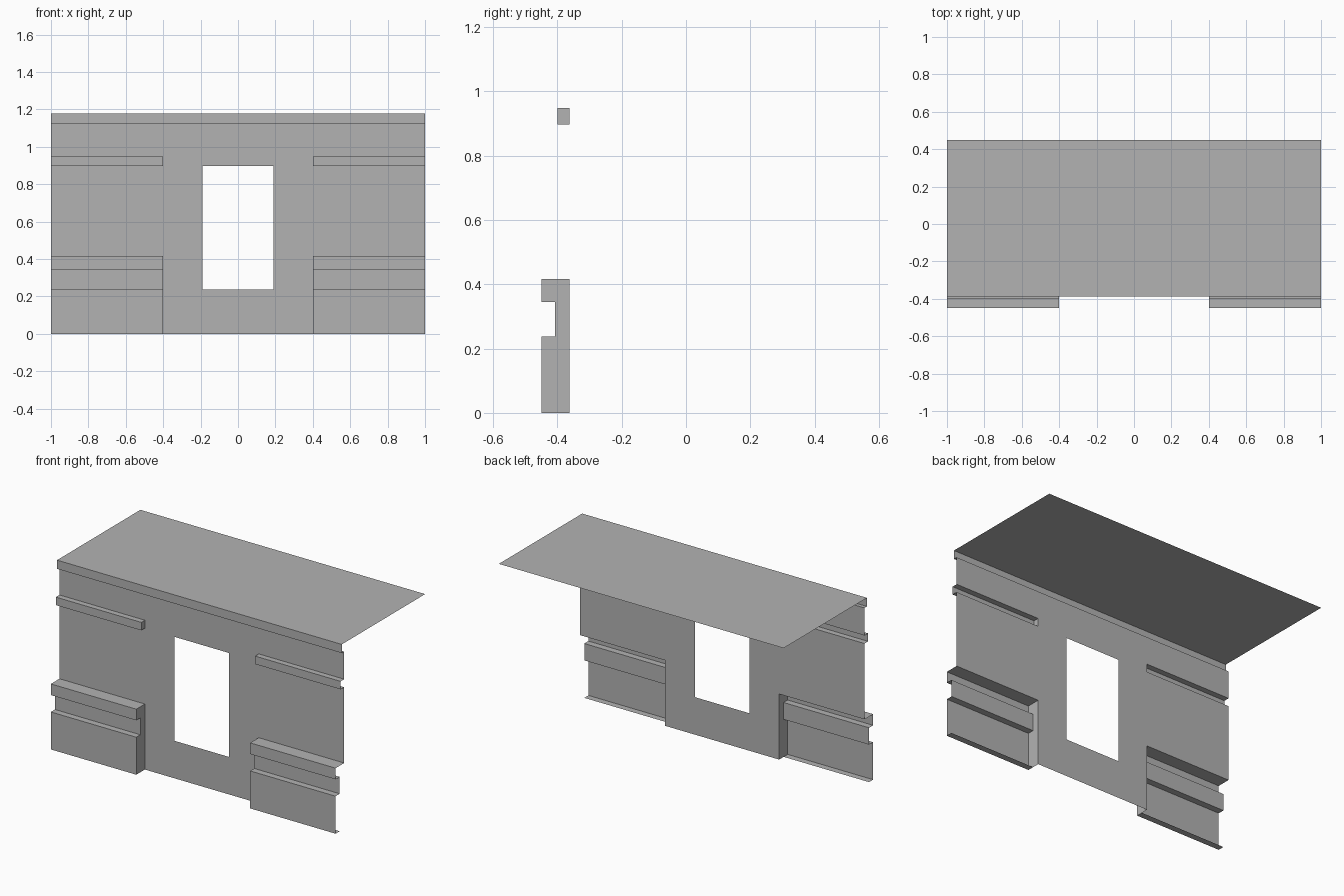
import bpy, bmesh

cube = bpy.data.objects.get("Cube")
if cube:
    bpy.data.objects.remove(cube)

grey = bpy.data.materials.new("plain grey")
grey.use_nodes = True
grey.diffuse_color = (0.45, 0.45, 0.45, 1)
grey.node_tree.nodes["Principled BSDF"].inputs["Base Color"].default_value = (0.45, 0.45, 0.45, 1)

HALF, BAY = 1.0, 0.4                      # half width, inner edge of the side bays
WALL, GROOVE, FRONT, BACK = -0.363, -0.408, -0.449, 0.449
CORNICE, TOP = 1.123, 1.178
WIN_X, WIN_LOW, WIN_HIGH = 0.191, 0.238, 0.898


def finish(bm, name):
    bmesh.ops.remove_doubles(bm, verts=bm.verts, dist=0.0001)
    mesh = bpy.data.meshes.new(name)
    bm.to_mesh(mesh)
    bm.free()
    mesh.materials.append(grey)
    bpy.context.collection.objects.link(bpy.data.objects.new(name, mesh))


def sweep(bm, profile, x0, x1):
    """Open sheet: a (y, z) profile run along x."""
    for p, q in zip(profile, profile[1:]):
        corners = [(x0, *p), (x1, *p), (x1, *q), (x0, *q)]
        bm.faces.new([bm.verts.new(c) for c in corners])


def cap(bm, outline, x):
    """Closed end of a moulding, facing the middle of the wall."""
    points = outline if x > 0 else outline[::-1]
    bm.faces.new([bm.verts.new((x, *p)) for p in points])


# Side bays: stepped sill, plain wall and upper rail in one open profile
sill = [(FRONT, 0), (FRONT, 0.238), (GROOVE, 0.238), (GROOVE, 0.345),
        (FRONT, 0.345), (FRONT, 0.416), (WALL, 0.416)]
rail = [(WALL, 0.897), (-0.399, 0.897), (-0.399, 0.948), (WALL, 0.948)]
bay_profile = [(GROOVE, 0)] + sill + rail + [(WALL, CORNICE)]
for name, x0, x1, inner in (("right_bay", -HALF, -BAY, -BAY), ("left_bay", BAY, HALF, BAY)):
    bm = bmesh.new()
    sweep(bm, bay_profile, x0, x1)
    cap(bm, sill + [(WALL, 0)], inner)
    cap(bm, rail, inner)
    finish(bm, name)

# Middle wall: sheet framing the window opening
bm = bmesh.new()
for x0, x1, z0, z1 in ((-BAY, -WIN_X, 0, CORNICE), (WIN_X, BAY, 0, CORNICE),
                       (-WIN_X, WIN_X, 0, WIN_LOW), (-WIN_X, WIN_X, WIN_HIGH, CORNICE)):
    sweep(bm, [(WALL, z0), (WALL, z1)], x0, x1)
finish(bm, "window_wall")

# Cornice and flat roof
bm = bmesh.new()
sweep(bm, [(WALL, CORNICE), (-0.387, CORNICE), (-0.387, TOP), (BACK, TOP)], -HALF, HALF)
finish(bm, "cornice_and_roof")
